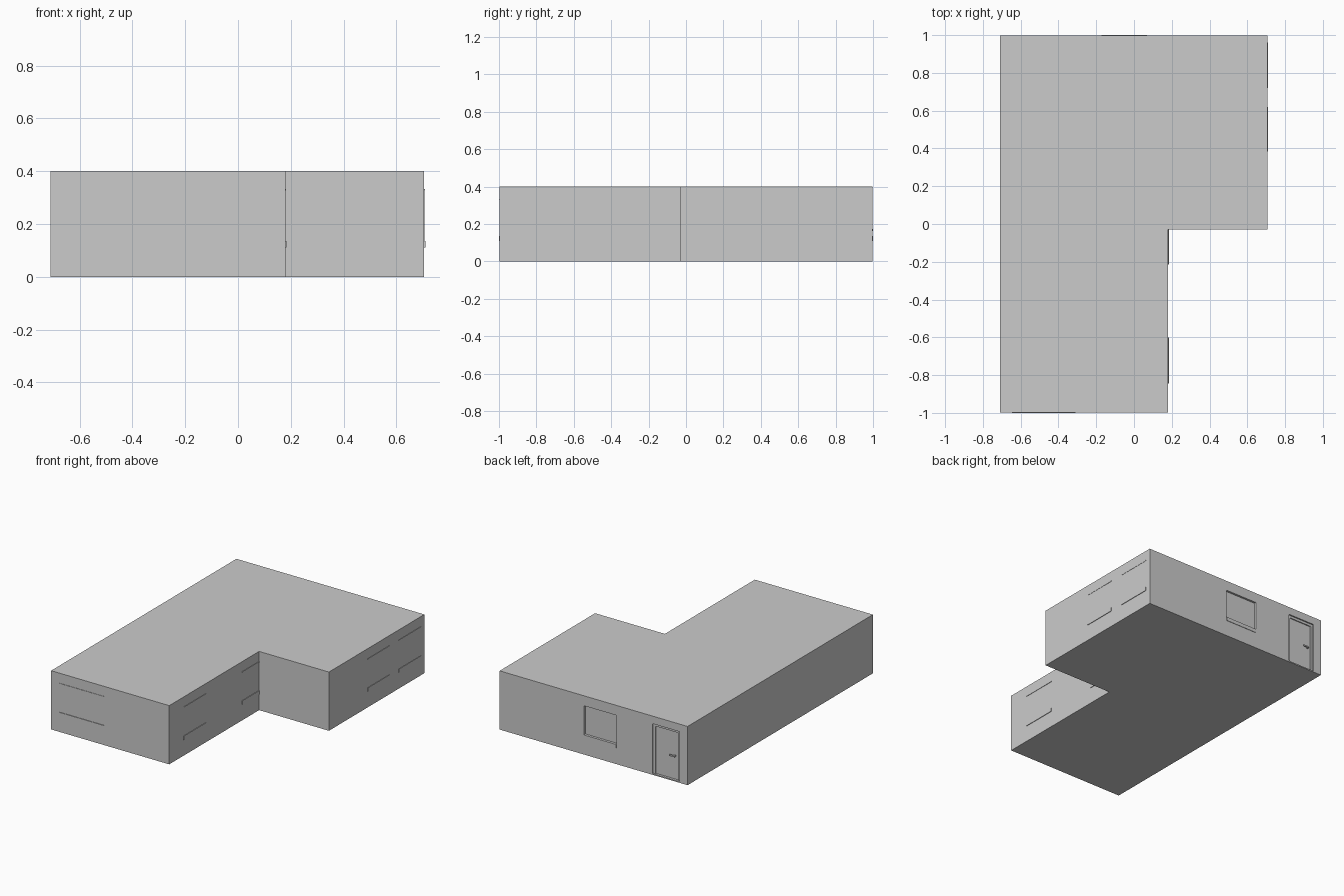
import bpy, bmesh

if "Cube" in bpy.data.objects:
    bpy.data.objects.remove(bpy.data.objects["Cube"])


def box(name, x0, x1, y0, y1, z0, z1, bevel=0):
    bm = bmesh.new()
    bmesh.ops.create_cube(bm, size=1)
    for v in bm.verts:
        v.co = ((x0 + x1) / 2 + v.co.x * (x1 - x0),
                (y0 + y1) / 2 + v.co.y * (y1 - y0),
                (z0 + z1) / 2 + v.co.z * (z1 - z0))
    if bevel:
        bmesh.ops.bevel(bm, geom=bm.edges[:], offset=bevel, segments=2,
                        profile=0.5, affect='EDGES')
    me = bpy.data.meshes.new(name)
    bm.to_mesh(me)
    bm.free()
    ob = bpy.data.objects.new(name, me)
    bpy.context.collection.objects.link(ob)
    return ob


# Main L-shaped building block
H, LEFT, INNER, RIGHT = 0.4, -0.71, 0.18, 0.706
FRONT, STEP, BACK = -0.997, -0.03, 0.997
outline = [(LEFT, FRONT), (INNER, FRONT), (INNER, STEP),
           (RIGHT, STEP), (RIGHT, BACK), (LEFT, BACK)]
bm = bmesh.new()
base = bm.faces.new([bm.verts.new((x, y, 0)) for x, y in outline])
ext = bmesh.ops.extrude_face_region(bm, geom=[base])
for v in ext['geom']:
    if isinstance(v, bmesh.types.BMVert):
        v.co.z = H
bmesh.ops.recalc_face_normals(bm, faces=bm.faces[:])
mesh = bpy.data.meshes.new("building_walls")
bm.to_mesh(mesh)
bm.free()
walls = bpy.data.objects.new("building_walls", mesh)
bpy.context.collection.objects.link(walls)


def recess(name, x0, x1, z0, z1, depth):
    cutter = box(name, x0, x1, BACK - depth, BACK + 0.05, z0, z1)
    cutter.hide_render = True
    cutter.hide_set(True)
    mod = walls.modifiers.new(name, 'BOOLEAN')
    mod.object = cutter
    mod.operation = 'DIFFERENCE'
    mod.solver = 'EXACT'


Z0, Z1, SILL, OUT = 0.11, 0.332, 0.135, 0.004

# Side windows: flush pane, slim head trim and projecting sill
for x, y0, y1 in [(INNER, -0.845, -0.60), (INNER, -0.215, STEP),
                  (RIGHT, 0.385, 0.62), (RIGHT, 0.72, 0.96)]:
    box("side_window_sill", x - 0.02, x + OUT, y0, y1, Z0, SILL)
    box("side_window_head", x - 0.02, x + OUT * 0.7, y0, y1, Z1 - 0.005, Z1)
    if x == RIGHT:
        box("side_window_pane", x - 0.02, x + 0.001, y0, y1, Z0, Z1)

# Front window
box("front_window_sill", -0.645, -0.31, FRONT - OUT, FRONT + 0.02, Z0, SILL)
box("front_window_head", -0.645, -0.31, FRONT - OUT * 0.7, FRONT + 0.02,
    Z1 - 0.005, Z1)

# Back window, set into a shallow recess
recess("back_window_cutter", -0.173, 0.07, Z0, Z1, 0.014)
box("back_window_sill", -0.173, 0.07, BACK - 0.02, BACK + 0.003, Z0, SILL)

# Door: recess, frame, leaf and handle
DX0, DX1, DZ0, DZ1, F = -0.65, -0.445, 0.008, 0.348, 0.016
recess("door_cutter", DX0, DX1, DZ0, DZ1, 0.022)
for x in (DX0, DX1 - F):
    box("door_frame_jamb", x, x + F, BACK - 0.024, BACK - 0.009, DZ0, DZ1)
box("door_frame_head", DX0 + F, DX1 - F, BACK - 0.024, BACK - 0.009, DZ1 - F, DZ1)
box("door_leaf", DX0 + F, DX1 - F, BACK - 0.024, BACK - 0.016, DZ0, DZ1 - F)
box("door_handle_stem", -0.612, -0.604, BACK - 0.018, BACK - 0.001, 0.163, 0.173)
box("door_handle", -0.612, -0.57, BACK - 0.007, BACK + 0.002, 0.163, 0.173, 0.002)
